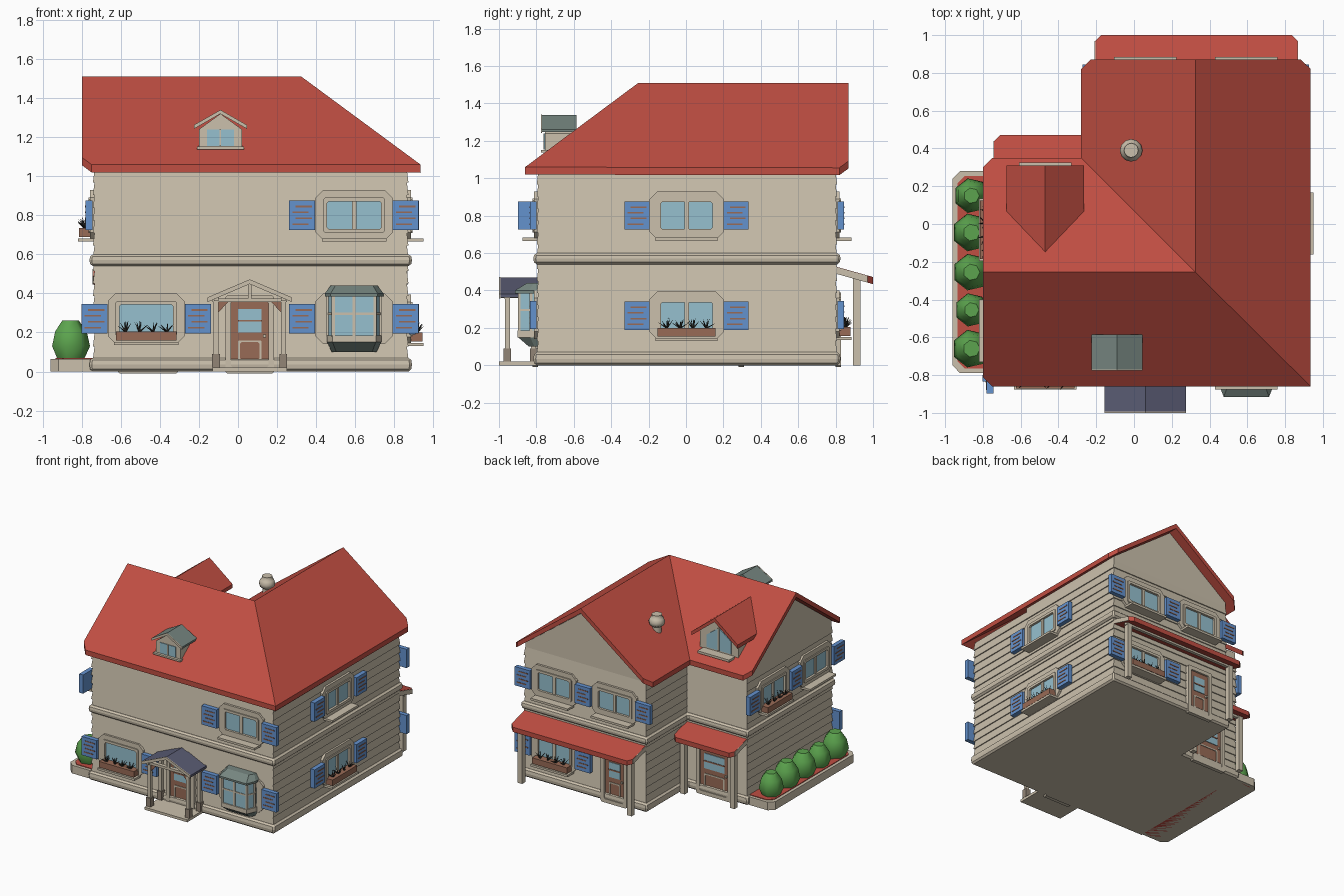
import bpy, bmesh, math, random
from mathutils import Matrix, Vector

random.seed(4)
cube = bpy.data.objects.get("Cube")
if cube:
    bpy.data.objects.remove(cube)


def material(name, r, g, b):
    linear = [((c / 255 + 0.055) / 1.055) ** 2.4 for c in (r, g, b)] + [1.0]
    mat = bpy.data.materials.new(name)
    mat.use_nodes = True
    mat.diffuse_color = linear
    mat.node_tree.nodes["Principled BSDF"].inputs["Base Color"].default_value = linear
    return mat


RED = material("roof red", 192, 78, 66)
BEIGE = material("wall beige", 203, 192, 172)
GLASS = material("window glass", 150, 192, 207)
BLUE = material("shutter blue", 100, 146, 206)
BROWN = material("wood brown", 153, 107, 86)
GREEN = material("bush green", 92, 164, 78)
SLATE = material("porch slate", 90, 92, 116)
PATINA = material("patina green", 118, 134, 128)
DARK = material("dark leaves", 50, 50, 45)
STONE = material("stone grey", 146, 133, 118)
WORLD = Matrix.Identity(4)


def finish(name, mat, bm, smooth=False):
    bmesh.ops.recalc_face_normals(bm, faces=bm.faces)
    mesh = bpy.data.meshes.new(name)
    bm.to_mesh(mesh)
    bm.free()
    mesh.materials.append(mat)
    if smooth:
        mesh.shade_smooth()
        mesh.set_sharp_from_angle(angle=math.radians(50))
    obj = bpy.data.objects.new(name, mesh)
    bpy.context.collection.objects.link(obj)
    return obj


def loft(name, mat, rings, frame=WORLD, caps=True, smooth=False):
    """Skin a stack of equal-length point rings."""
    bm = bmesh.new()
    loops = [[bm.verts.new(frame @ Vector(p)) for p in ring] for ring in rings]
    for low, high in zip(loops, loops[1:]):
        for i in range(len(low)):
            j = (i + 1) % len(low)
            bm.faces.new((low[i], low[j], high[j], high[i]))
    if caps:
        bm.faces.new(loops[0])
        bm.faces.new(loops[-1])
    return finish(name, mat, bm, smooth)


def prism(name, mat, profile, y0, y1, frame=WORLD):
    return loft(name, mat, [[(x, y, z) for x, z in profile] for y in (y0, y1)], frame)


def box(name, mat, x0, x1, y0, y1, z0, z1, frame=WORLD):
    return prism(name, mat, [(x0, z0), (x1, z0), (x1, z1), (x0, z1)], y0, y1, frame)


def lathe(name, mat, profile, x, y, sides):
    rings = [[(x + r * math.cos(a), y + r * math.sin(a), z)
              for a in (math.tau * i / sides for i in range(sides))] for r, z in profile]
    return loft(name, mat, rings, smooth=True)


def octagon(w, low, high, c, y):
    return [(x, y, z) for x, z in ((-w + c, low), (w - c, low), (w, low + c), (w, high - c),
                                   (w - c, high), (c - w, high), (-w, high - c), (-w, low + c))]


# Wall frames: local x runs along the wall, local -y points outwards
def on_wall(side, along, z=0):
    x, y, turn = {"front": (along, -0.79, 0), "right": (0.865, along, 90),
                  "back": (along, 0.80, 180), "left": (-0.735, along, -90),
                  "nook": (along, 0.28, 180)}[side]
    return Matrix.Translation((x, y, z)) @ Matrix.Rotation(math.radians(turn), 4, "Z")


def surround(name, frame, w, low, high, border, depth, c=0.04):
    loft(name, BEIGE, [octagon(w, low, high, c, 0), octagon(w, low, high, c, -depth),
                       octagon(w - border, low + border, high - border, 0.008, -depth),
                       octagon(w - border, low + border, high - border, 0.008, 0)], frame, caps=False)


def shutter(side, along, z):
    f = on_wall(side, along, z)
    box(side + "_shutter", BLUE, -0.067, 0.067, -0.045, -0.01, -0.075, 0.075, f)
    for i, dz in enumerate((-0.045, -0.015, 0.015, 0.045)):
        shift = 0.008 if i % 2 else -0.008
        box(side + "_shutter_slat", BROWN, shift - 0.042, shift + 0.042, -0.048, -0.044, dz - 0.004, dz + 0.004, f)


def planter(side, f):
    box(side + "_planter", BROWN, -0.155, 0.155, -0.08, -0.018, -0.112, -0.065, f)
    bm = bmesh.new()
    for k in range(4):
        for i in range(7):
            lean = Matrix.Rotation(math.tau * i / 7 + k, 4, "Z") @ Matrix.Rotation(random.uniform(0.2, 1.1), 4, "X")
            spot = Matrix.Translation((-0.105 + 0.07 * k, -0.05, -0.068))
            bmesh.ops.create_cone(bm, segments=3, radius1=0.006, radius2=0, depth=0.06, cap_ends=True,
                                  matrix=f @ spot @ lean @ Matrix.Translation((0, 0, 0.03)))
    finish(side + "_planter_leaves", DARK, bm)


def window(side, along, z, flowers=False, mullion=True):
    f = on_wall(side, along, z)
    surround(side + "_window_surround", f, 0.197, -0.128, 0.13, 0.045, 0.022)
    surround(side + "_window_frame", f, 0.158, -0.09, 0.092, 0.02, 0.03, 0.01)
    box(side + "_window_glass", GLASS, -0.14, 0.14, -0.012, 0, -0.075, 0.075, f)
    if mullion:
        box(side + "_window_mullion", BEIGE, -0.012, 0.012, -0.022, 0, -0.075, 0.075, f)
    box(side + "_window_sill", BEIGE, -0.165, 0.165, -0.085, 0, -0.135, -0.118, f)
    if flowers:
        planter(side, f)


def door(side, along, w):
    f = on_wall(side, along)
    surround(side + "_door_surround", f, w + 0.03, -0.01, 0.39, 0.03, 0.03, 0.01)
    box(side + "_door_leaf", BROWN, -w, w, -0.015, 0, 0.02, 0.36, f)
    box(side + "_door_glass", GLASS, 0.035 - w, w - 0.035, -0.02, 0, 0.2, 0.32, f)
    box(side + "_door_bar", BROWN, 0.035 - w, w - 0.035, -0.024, 0, 0.255, 0.265, f)
    surround(side + "_door_panel", f, w - 0.035, 0.05, 0.16, 0.01, 0.02, 0.005)
    box(side + "_door_knob", BEIGE, w - 0.026, w - 0.012, -0.03, -0.01, 0.175, 0.19, f)


def gable(name, mat, w, eave, apex, t, y0, y1, frame):
    prism(name, mat, [(-w, eave), (0, apex), (w, eave), (w, eave - t), (0, apex - t), (-w, eave - t)], y0, y1, frame)


# Walls: L-shaped plan with lapped boards, plinth and belt course
PLAN = [(-0.735, -0.79, -1, -1), (0.865, -0.79, 1, -1), (0.865, 0.80, 1, 1),
        (-0.205, 0.80, -1, 1), (-0.205, 0.28, -1, 1), (-0.735, 0.28, -1, 1)]


def plan_ring(grow, z):
    return [(x + sx * grow, y + sy * grow, z) for x, y, sx, sy in PLAN]


BOARD = 0.0645
loft("siding_walls", BEIGE, [plan_ring(g, BOARD * (i + up)) for i in range(16) for g, up in ((0.008, 0), (0, 1))])
for name, low, high in (("plinth", 0, 0.07), ("belt_course", 0.54, 0.60)):
    mid = (low + high) / 2
    ring = loft(name, BEIGE, [plan_ring(0.021, low), plan_ring(0.026, mid), plan_ring(0.021, high)])
    bevel = ring.modifiers.new("soft_corners", "BEVEL")
    bevel.width = 0.012
    bevel.limit_method = "ANGLE"
    bevel.angle_limit = math.radians(60)

GABLE = [(-0.535, 1.0), (0.535, 1.0), (0.535, 1.066), (0, 1.462), (-0.535, 1.066)]
prism("left_gable_wall", BEIGE, GABLE, 0, 1.0, on_wall("left", -0.255))
prism("back_gable_wall", BEIGE, GABLE, 0, 1.0, on_wall("back", 0.328))

# Main roof: two crossing ridges with a hip and a valley
ROOF = dict(a1=(-0.8, -0.81), a2=(-0.75, -0.86), b=(0.935, -0.86), c1=(0.935, 0.82), c2=(0.885, 0.87),
            d2=(-0.23, 0.87), d1=(-0.28, 0.82), e=(-0.28, 0.35), f1=(-0.75, 0.35), f2=(-0.8, 0.30),
            r0=(-0.8, -0.255), r1=(0.325, -0.255), r2=(0.325, 0.87))
bm = bmesh.new()
corner = {}
for key, (x, y) in ROOF.items():
    run = abs(y + 0.255) if y < 0.4 else abs(x - 0.325)
    corner[key] = bm.verts.new((x, y, 1.51 - 0.744 * run))
for face in ("a1 a2 b r1 r0", "b c1 c2 r2 r1", "r1 r2 d2 d1 e", "r0 r1 e f1 f2"):
    bm.faces.new([corner[k] for k in face.split()])
under = bmesh.ops.extrude_face_region(bm, geom=bm.faces[:], use_keep_orig=True)["geom"]
bmesh.ops.translate(bm, vec=(0, 0, -0.04), verts=[v for v in under if isinstance(v, bmesh.types.BMVert)])
finish("main_roof", RED, bm)

# Windows and shutters
window("front", -0.47, 0.27, flowers=True, mullion=False)
window("front", 0.595, 0.80)
window("right", 0.003, 0.80)
window("right", 0.003, 0.265, flowers=True)
window("left", -0.03, 0.80, flowers=True)
window("left", -0.565, 0.80)
window("back", 0.06, 0.80)
window("back", 0.595, 0.80)
window("back", 0.595, 0.27, flowers=True)
for side, z, spots in (("front", 0.27, (-0.735, -0.205, 0.328, 0.858)), ("front", 0.80, (0.328, 0.858)),
                       ("right", 0.80, (-0.262, 0.268)), ("right", 0.265, (-0.262, 0.268)),
                       ("left", 0.80, (0.235, -0.297, -0.83)), ("back", 0.80, (-0.205, 0.328, 0.86)),
                       ("back", 0.27, (0.328, 0.86))):
    for along in spots:
        shutter(side, along, z)

# Bay window
bay = on_wall("front", 0.595)


def bay_ring(w, d, z):
    return [(-w, 0, z), (-w, -d * 0.4, z), (-w * 0.8, -d, z), (w * 0.8, -d, z), (w, -d * 0.4, z), (w, 0, z)]


surround("bay_surround", bay, 0.197, 0.14, 0.40, 0.06, 0.022)
loft("bay_base", PATINA, [bay_ring(0.115, 0.05, 0.10), bay_ring(0.138, 0.108, 0.15)], bay)
loft("bay_sill", BEIGE, [bay_ring(0.14, 0.112, 0.15), bay_ring(0.14, 0.112, 0.185)], bay)
loft("bay_glass", GLASS, [bay_ring(0.133, 0.104, 0.185), bay_ring(0.133, 0.104, 0.39)], bay)
loft("bay_crossbar", BEIGE, [bay_ring(0.136, 0.108, 0.29), bay_ring(0.136, 0.108, 0.302)], bay)
for x, y in ((-0.133, -0.042), (-0.107, -0.104), (0, -0.104), (0.107, -0.104), (0.133, -0.042)):
    box("bay_post", BEIGE, x - 0.008, x + 0.008, y - 0.005, y + 0.01, 0.18, 0.39, bay)
loft("bay_roof", PATINA, [bay_ring(0.15, 0.125, 0.385), bay_ring(0.15, 0.125, 0.40), bay_ring(0.12, 0.06, 0.44)], bay)

# Doors
door("front", 0.06, 0.095)
door("back", 0.06, 0.085)
door("nook", -0.46, 0.125)

# Front porch with gabled roof
porch = on_wall("front", 0.06)
box("porch_step", BEIGE, -0.19, 0.19, -0.21, 0, 0, 0.02, porch)
gable("porch_roof", SLATE, 0.215, 0.38, 0.47, 0.018, -0.203, 0, porch)
gable("porch_rafters", BEIGE, 0.215, 0.38, 0.472, 0.024, -0.21, -0.202, porch)
box("porch_tie_beam", BEIGE, -0.19, 0.19, -0.18, -0.15, 0.355, 0.375, porch)
box("porch_king_post", BEIGE, -0.01, 0.01, -0.18, -0.16, 0.37, 0.45, porch)
for s in (-1, 1):
    x = 0.172 * s
    box("porch_side_beam", BEIGE, x - 0.012, x + 0.012, -0.2, 0, 0.36, 0.378, porch)
    prism("porch_bracket", BROWN, [(x, 0.355), (x - 0.06 * s, 0.355), (x, 0.29), (x, 0.31), (x - 0.035 * s, 0.345)][:3],
          -0.17, -0.158, porch)
    for y in (-0.165, -0.025):
        box("porch_post", BEIGE, x - 0.013, x + 0.013, y - 0.013, y + 0.013, 0.02, 0.36, porch)
        box("porch_post_base", STONE, x - 0.02, x + 0.02, y - 0.02, y + 0.02, 0.02, 0.09, porch)

# Lean-to porch roofs at the rear
for name, x0, x1, wall, d, posts in (("back", -0.205, 0.865, 0.80, 0.20, (-0.15, 0.82)),
                                     ("nook", -0.74, -0.205, 0.28, 0.19, (-0.69, -0.25))):
    outline = [(x0, 0), (x1, 0), (x1, d - 0.03), (x1 - 0.03, d), (x0 + 0.03, d), (x0, d - 0.03)]
    loft(name + "_porch_roof", RED, [[(x, wall + y, top - 0.28 * y) for x, y in outline] for top in (0.49, 0.528)])
    for x in (x0 - 0.004, x1):
        loft(name + "_porch_fascia", BEIGE, [[(x + t, wall + y, top - 0.28 * y) for y, top in
             ((0, 0.49), (d - 0.03, 0.49), (d - 0.03, 0.526), (0, 0.526))] for t in (0, 0.004)])
    box(name + "_porch_beam", BEIGE, x0 + 0.03, x1 - 0.02, wall + d - 0.1, wall + d - 0.075, 0.44, 0.468)
    for x in posts:
        box(name + "_porch_post", BEIGE, x - 0.02, x + 0.02, wall + d - 0.108, wall + d - 0.068, 0, 0.465)

# Front dormer
dormer = Matrix.Translation((-0.09, 0, 0))
prism("front_dormer_wall", BEIGE, [(-0.11, 1.1), (0.11, 1.1), (0.11, 1.24), (0, 1.32), (-0.11, 1.24)], -0.755, -0.6, dormer)
gable("front_dormer_roof", PATINA, 0.135, 1.262, 1.338, 0.015, -0.77, -0.585, dormer)
gable("front_dormer_trim", BEIGE, 0.135, 1.263, 1.34, 0.02, -0.776, -0.769, dormer)
box("front_dormer_sill", BEIGE, -0.12, 0.12, -0.775, -0.7, 1.138, 1.152, dormer)
box("front_dormer_glass", GLASS, -0.07, 0.07, -0.76, -0.75, 1.155, 1.24, dormer)
box("front_dormer_mullion", BEIGE, -0.004, 0.004, -0.763, -0.75, 1.155, 1.24, dormer)

# Rear dormer
dormer = Matrix.Translation((-0.47, 0, 0)) @ Matrix.Rotation(math.pi, 4, "Z")
prism("rear_dormer_wall", BEIGE, [(-0.17, 1.08), (0.17, 1.08), (0.17, 1.27), (0, 1.4), (-0.17, 1.27)], -0.25, 0.1, dormer)
gable("rear_dormer_roof", RED, 0.205, 1.27, 1.43, 0.03, -0.31, 0.15, dormer)
box("rear_dormer_sill", BEIGE, -0.14, 0.14, -0.325, -0.2, 1.12, 1.138, dormer)
prism("rear_dormer_glass", GLASS, [(-0.11, 1.15), (0.11, 1.15), (0.11, 1.25), (0, 1.33), (-0.11, 1.25)], -0.256, -0.24, dormer)
box("rear_dormer_mullion", BEIGE, -0.008, 0.008, -0.262, -0.24, 1.15, 1.33, dormer)

# Chimney pot
lathe("chimney", BEIGE, [(0.035, 1.15), (0.035, 1.28), (0.055, 1.295), (0.06, 1.32), (0.05, 1.345),
                         (0.038, 1.355), (0.038, 1.375)], -0.015, 0.39, 12)

# Garden bed and bushes
for name, mat, inset, top in (("garden_border", BEIGE, 0, 0.065), ("garden_soil", RED, 0.025, 0.07)):
    x0, y0, y1, c = -0.96 + inset, -0.79 + inset, 0.28 - inset, 0.04
    bed = [(-0.74, y0), (-0.74, y1), (x0 + c, y1), (x0, y1 - c), (x0, y0 + c), (x0 + c, y0)]
    loft(name, mat, [[(x, y, z) for x, y in bed] for z in (0, top)])
for y, size in ((0.15, 0.92), (-0.045, 1.0), (-0.255, 0.97), (-0.455, 0.88), (-0.66, 1.0)):
    egg = [(r * size, 0.06 + h * size) for r, h in ((0.07, 0), (0.102, 0.07), (0.085, 0.145), (0.045, 0.2))]
    lathe("bush", GREEN, egg, -0.86, y, 7)
